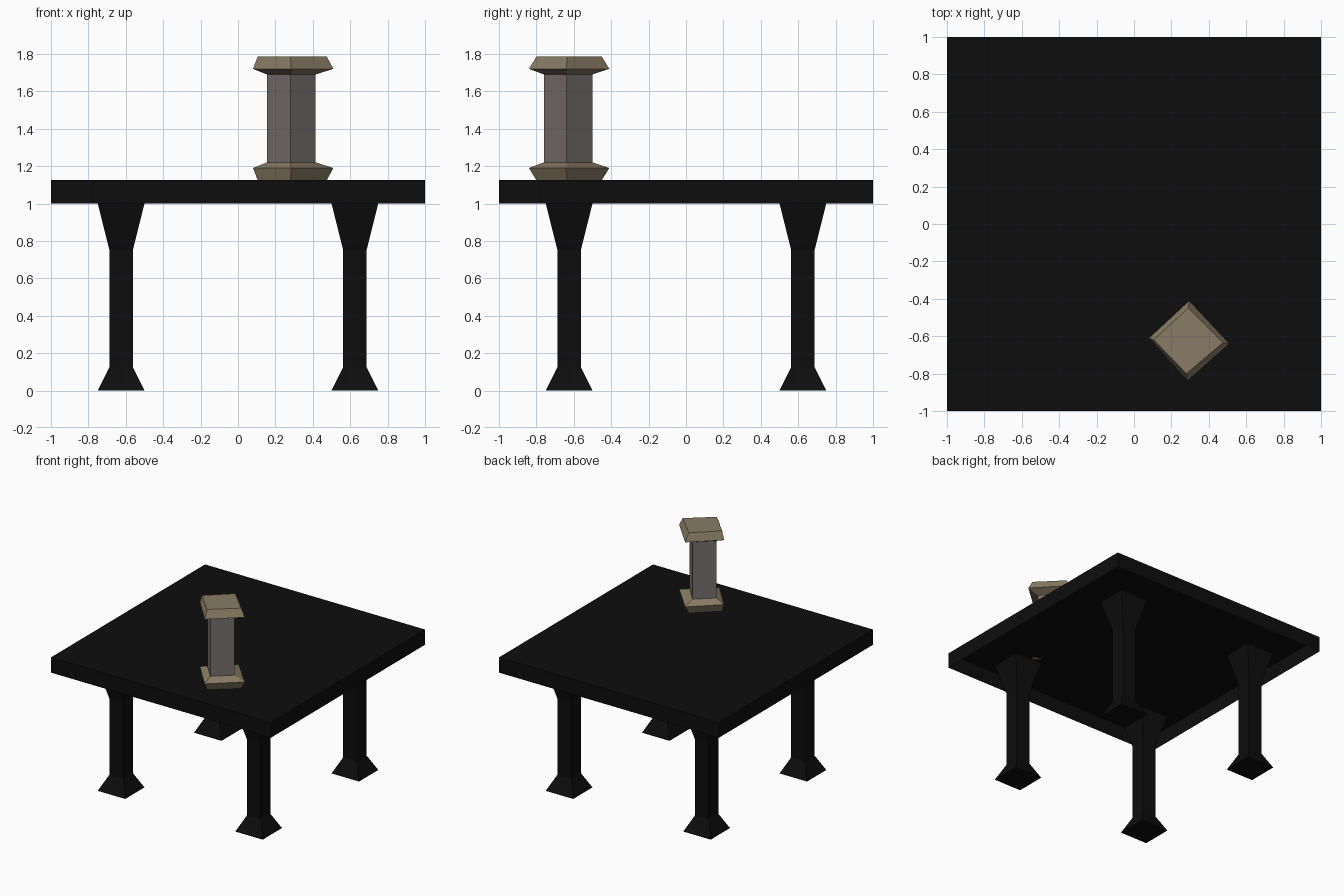
import bpy, bmesh

if "Cube" in bpy.data.objects:
    bpy.data.objects.remove(bpy.data.objects["Cube"])


def material(name, rgb):
    m = bpy.data.materials.new(name)
    m.diffuse_color = (*rgb, 1)
    m.use_nodes = True
    m.node_tree.nodes["Principled BSDF"].inputs["Base Color"].default_value = m.diffuse_color
    return m


BLACK = material("black", (0.004, 0.004, 0.004))
TAN = material("tan", (0.25, 0.20, 0.13))
GREY = material("grey", (0.19, 0.16, 0.16))


def square(cx, cy, r):
    return [(cx - r, cy - r), (cx + r, cy - r), (cx + r, cy + r), (cx - r, cy + r)]


def loft(name, sections, mat, bottom=True, top=True):
    """Skin a stack of (outline, z) sections with flat faces."""
    bm = bmesh.new()
    rings = [[bm.verts.new((x, y, z)) for x, y in pts] for pts, z in sections]
    for a, b in zip(rings, rings[1:]):
        n = len(a)
        for i in range(n):
            j = (i + 1) % n
            bm.faces.new((a[i], a[j], b[j], b[i]))
    if bottom:
        bm.faces.new(rings[0][::-1])
    if top:
        bm.faces.new(rings[-1])
    mesh = bpy.data.meshes.new(name)
    bm.to_mesh(mesh)
    bm.free()
    mesh.materials.append(mat)
    obj = bpy.data.objects.new(name, mesh)
    bpy.context.collection.objects.link(obj)
    return obj


# Table top: shallow box, open underneath
loft("table_top", [(square(0, 0, 1), 1.0), (square(0, 0, 1), 1.125)], BLACK, bottom=False)

# Four legs, flared at foot and top
leg_profile = [(0.125, 0), (0.0625, 0.125), (0.0625, 0.75), (0.125, 1.0)]
for side, x in (("left", -0.625), ("right", 0.625)):
    for end, y in (("front", -0.625), ("back", 0.625)):
        loft(f"{end}_{side}_leg", [(square(x, y, r), z) for r, z in leg_profile], BLACK)

# Slightly uneven diamond outlines of the pillar (front, right, back, left)
shaft = [(0.28, -0.76), (0.415, -0.64), (0.29, -0.50), (0.155, -0.62)]
rim = [(0.285, -0.84), (0.51, -0.64), (0.295, -0.41), (0.08, -0.61)]
end_face = [(0.28, -0.80), (0.475, -0.635), (0.29, -0.45), (0.105, -0.62)]

# Pillar standing on the table
loft("pillar_base", [(end_face, 1.125), (rim, 1.19), (shaft, 1.22)], TAN)
loft("pillar_shaft", [(shaft, 1.22), (shaft, 1.69)], GREY, bottom=False, top=False)
loft("pillar_cap", [(shaft, 1.69), (rim, 1.72), (end_face, 1.785)], TAN)
